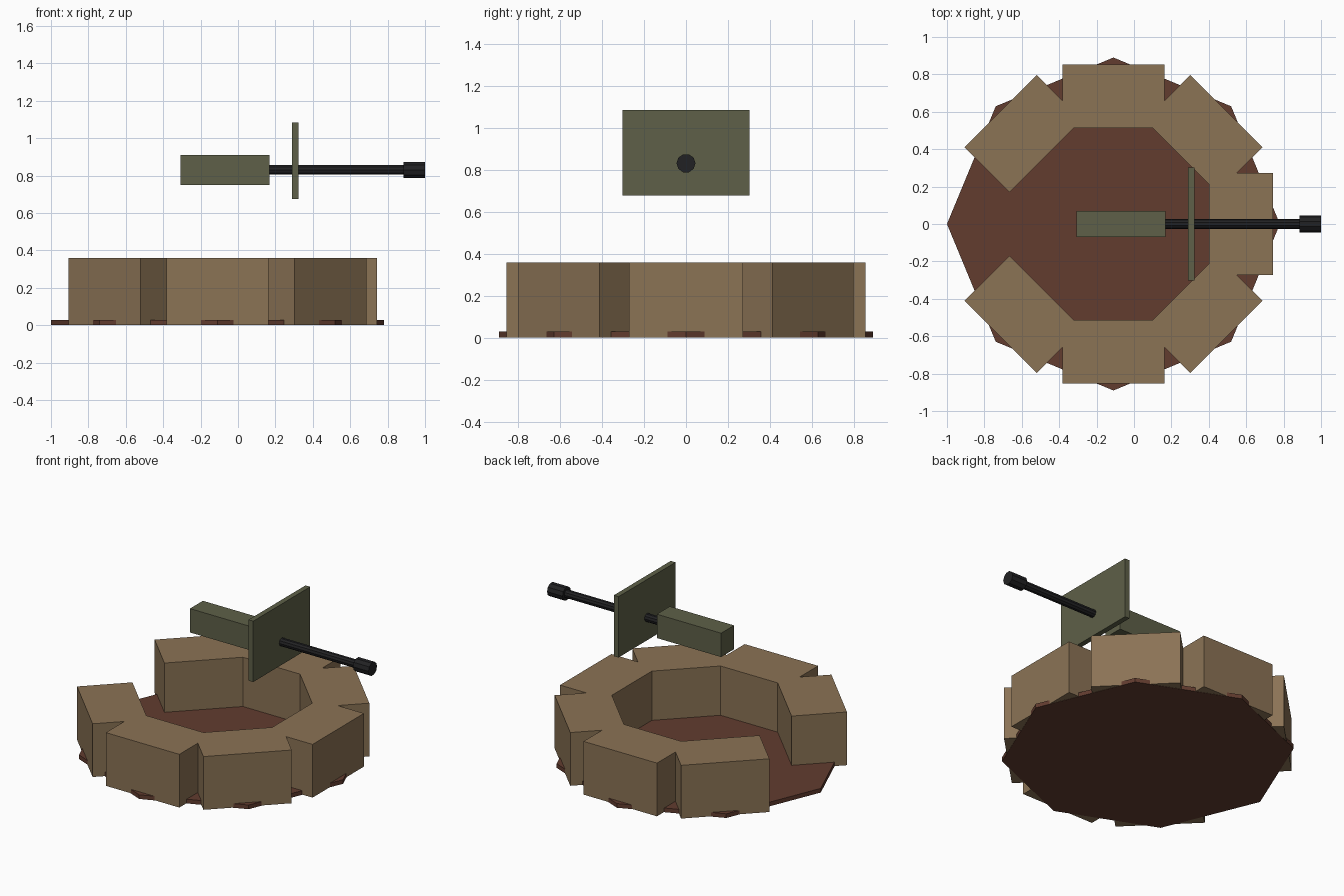
import bpy
from math import pi, cos, sin
from mathutils import Matrix

if "Cube" in bpy.data.objects:
    bpy.data.objects.remove(bpy.data.objects["Cube"], do_unlink=True)


def material(name, rgb):
    """Flat material from 0-255 display colour, stored as linear values."""
    lin = [((c / 255 + 0.055) / 1.055) ** 2.4 for c in rgb]
    mat = bpy.data.materials.new(name)
    mat.use_nodes = True
    mat.diffuse_color = (*lin, 1)
    mat.node_tree.nodes["Principled BSDF"].inputs["Base Color"].default_value = (*lin, 1)
    return mat


SAND = material("sandbag tan", (139, 115, 85))
EARTH = material("earth brown", (98, 60, 47))
OLIVE = material("olive metal", (94, 96, 72))
BLACK = material("gun black", (33, 33, 35))


def finish(name, mat):
    ob = bpy.context.object
    ob.name = ob.data.name = name
    ob.data.materials.append(mat)
    return ob


def box(name, mat, centre, size, turn=0):
    bpy.ops.mesh.primitive_cube_add(size=1, location=centre)
    ob = finish(name, mat)
    ob.data.transform(Matrix.Diagonal((*size, 1)))
    ob.rotation_euler.z = turn
    return ob


def rod_x(name, mat, x0, x1, z, radius, sides):
    bpy.ops.mesh.primitive_cylinder_add(
        vertices=sides, radius=radius, depth=x1 - x0,
        location=((x0 + x1) / 2, 0, z), rotation=(0, pi / 2, 0))
    return finish(name, mat)


PIT_X = -0.11      # centre of the emplacement
BAG_RING = 0.683   # distance of the wall blocks from it

# Octagonal floor, one corner pointing along each axis
bpy.ops.mesh.primitive_cylinder_add(
    vertices=8, radius=0.89, depth=0.028, location=(PIT_X, 0, 0.014))
finish("pit_floor", EARTH)

# Ring of seven wall blocks, open at the -x side
for i in range(-3, 4):
    a = i * pi / 4
    box(f"sandbag_wall_{i + 4}", SAND,
        (PIT_X + BAG_RING * cos(a), BAG_RING * sin(a), 0.18),
        (0.342, 0.545, 0.357), a)

# Gun pointing along +x
GUN_Z = 0.83
box("gun_receiver", OLIVE, (-0.07, 0, GUN_Z), (0.477, 0.137, 0.16))
box("gun_shield", OLIVE, (0.307, 0, 0.88), (0.035, 0.604, 0.408))
rod_x("gun_barrel", BLACK, 0.10, 0.95, GUN_Z, 0.027, 10)
rod_x("muzzle_brake", BLACK, 0.885, 1.0, GUN_Z, 0.045, 10)
